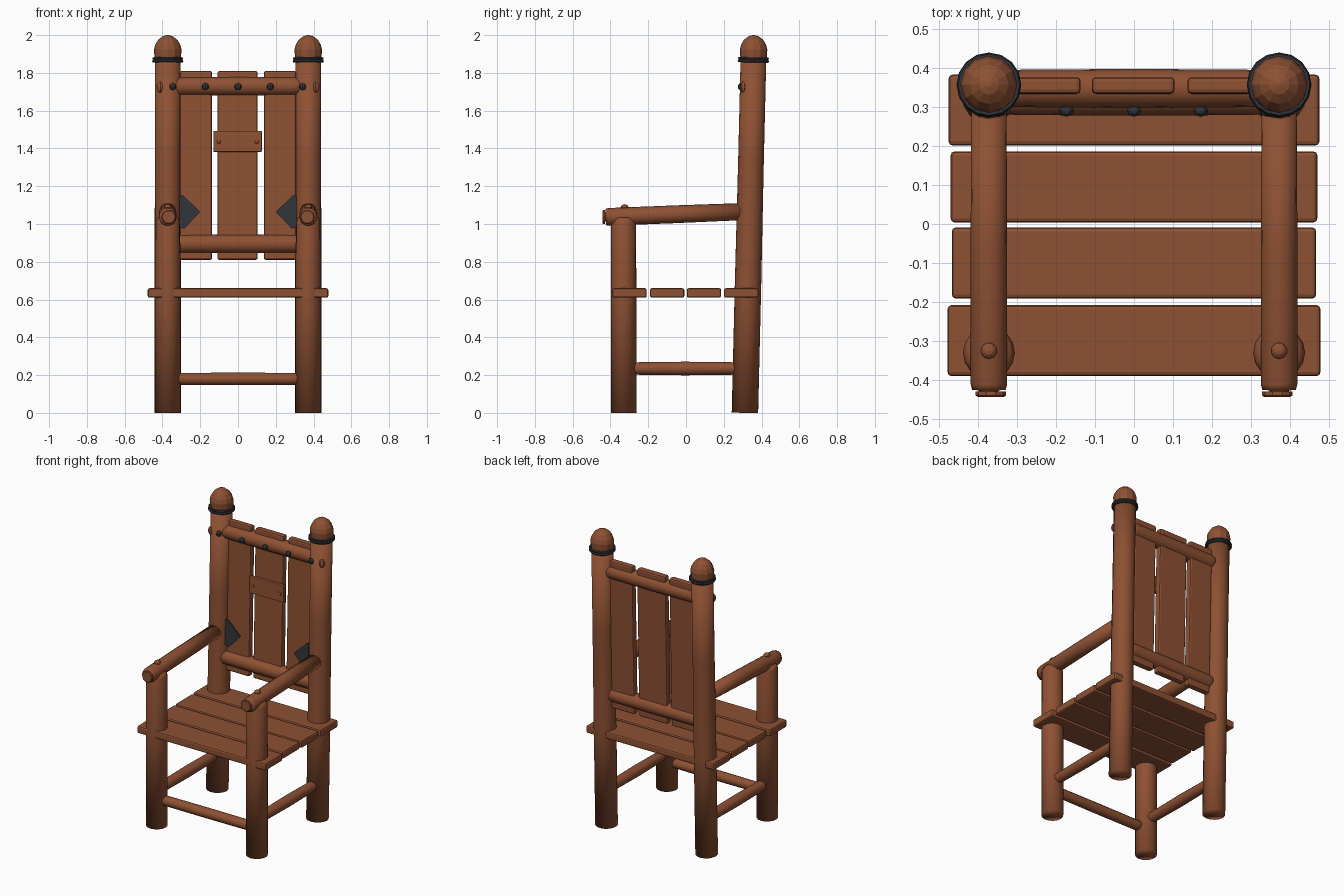
import bpy, bmesh, math
from mathutils import Vector, Matrix

if "Cube" in bpy.data.objects:
    bpy.data.objects.remove(bpy.data.objects["Cube"], do_unlink=True)


def material(name, colour):
    m = bpy.data.materials.new(name)
    m.use_nodes = True
    m.diffuse_color = (*colour, 1)
    m.node_tree.nodes["Principled BSDF"].inputs["Base Color"].default_value = (*colour, 1)
    return m


WOOD = material("reddish brown wood", (0.27, 0.082, 0.033))
IRON = material("dark iron", (0.03, 0.034, 0.042))


def finish(bm, name, mat, smooth=False):
    bmesh.ops.recalc_face_normals(bm, faces=bm.faces)
    for f in bm.faces:
        f.smooth = smooth
    me = bpy.data.meshes.new(name)
    bm.to_mesh(me)
    bm.free()
    me.materials.append(mat)
    ob = bpy.data.objects.new(name, me)
    bpy.context.collection.objects.link(ob)
    return ob


def log(name, a, b, profile, mat=WOOD, sides=16, smooth=True):
    """Round timber from a to b; profile lists (fraction along, radius)."""
    a, b = Vector(a), Vector(b)
    turn = (b - a).to_track_quat('Z', 'Y')
    bm = bmesh.new()
    rings = []
    for t, r in profile:
        ring = []
        for i in range(sides):
            ang = math.tau * i / sides
            p = Vector((r * math.cos(ang), r * math.sin(ang), 0))
            ring.append(bm.verts.new(a.lerp(b, t) + turn @ p))
        rings.append(ring)
    for low, high in zip(rings, rings[1:]):
        for i in range(sides):
            j = (i + 1) % sides
            bm.faces.new((low[i], low[j], high[j], high[i]))
    bm.faces.new(rings[0])
    bm.faces.new(rings[-1])
    return finish(bm, name, mat, smooth)


def board(name, centre, size, bevel=0.01, tilt=(0, 0, 0)):
    bm = bmesh.new()
    bmesh.ops.create_cube(bm, size=1)
    bmesh.ops.scale(bm, vec=size, verts=bm.verts)
    bmesh.ops.bevel(bm, geom=bm.edges[:], offset=bevel, segments=2,
                    profile=0.5, affect='EDGES')
    ob = finish(bm, name, WOOD)
    ob.location, ob.rotation_euler = centre, tilt
    return ob


def ball(name, centre, r, mat, squash=(1, 1, 1), segs=10):
    bm = bmesh.new()
    bmesh.ops.create_uvsphere(bm, u_segments=segs, v_segments=6, radius=r)
    bmesh.ops.scale(bm, vec=squash, verts=bm.verts)
    ob = finish(bm, name, mat)
    ob.location = centre
    return ob


def back_y(z):
    """Depth of the leaning back at height z."""
    return 0.312 + 0.024 * z


LEAN = (-math.atan(0.024), 0, 0)
PX = 0.372

for side, s in (("left", 1), ("right", -1)):
    x = s * PX
    # Back post with iron collar and faceted cap
    log(f"{side}_back_post", (x, back_y(0), 0), (x, back_y(1.9), 1.9),
        [(0, 0.07), (0.35, 0.07), (0.7, 0.068), (1, 0.068)])
    for z, r in ((1.862, 0.008), (1.876, 0.007)):
        bpy.ops.mesh.primitive_torus_add(
            major_radius=0.075, minor_radius=r, major_segments=16,
            minor_segments=6, location=(x, back_y(z), z), rotation=LEAN)
        ring = bpy.context.object
        ring.name = f"{side}_collar"
        ring.data.materials.append(IRON)
    cy = back_y(1.9)
    dome = [(0, 0.07), (0.36, 0.073), (0.58, 0.066), (0.8, 0.05), (0.95, 0.026), (1, 0.006)]
    log(f"{side}_post_cap", (x, cy, 1.88), (x, cy, 2.0), dome, sides=12, smooth=False)
    # Front post
    log(f"{side}_front_post", (x, -0.33, 0), (x, -0.33, 1.035),
        [(0, 0.067), (0.6, 0.067), (0.97, 0.066), (1, 0.055)])
    # Armrest with end disc, peg and knot
    log(f"{side}_armrest", (x, -0.425, 1.037), (x, 0.31, 1.066),
        [(0, 0.043), (0.02, 0.047), (0.5, 0.047), (1, 0.045)])
    log(f"{side}_arm_end_disc", (x - s * 0.005, -0.443, 1.037), (x - s * 0.005, -0.43, 1.037),
        [(0, 0.034), (0.3, 0.039), (1, 0.039)], sides=10, smooth=False)
    log(f"{side}_arm_end_core", (x, -0.432, 1.037), (x, -0.42, 1.037),
        [(0, 0.025), (1, 0.025)], sides=8)
    ball(f"{side}_arm_peg", (x, -0.325, 1.088), 0.021, WOOD, (1, 1, 0.8))
    # Side stretcher
    log(f"{side}_stretcher", (x, -0.32, 0.235), (x, 0.31, 0.235),
        [(0, 0.03), (0.1, 0.033), (0.5, 0.036), (0.9, 0.033), (1, 0.03)], sides=12)
    # Knot on the outer face of the back post
    ball(f"{side}_post_knot", (s * 0.41, 0.303, 1.725), 0.028, WOOD, (0.8, 0.6, 1.1), 6)
    # Iron corner plate on the back slats
    bm = bmesh.new()
    outline = [(0.31, 1.155), (0.29, 1.15), (0.2, 1.065), (0.285, 0.975), (0.31, 0.985)]
    face = bm.faces.new([bm.verts.new((s * px, back_y(z) - 0.031, z)) for px, z in outline])
    grown = bmesh.ops.extrude_face_region(bm, geom=[face])
    bmesh.ops.translate(bm, vec=(0, 0.009, 0),
                        verts=[v for v in grown["geom"] if isinstance(v, bmesh.types.BMVert)])
    finish(bm, f"{side}_corner_plate", IRON)

# Front stretcher
log("front_stretcher", (-0.36, -0.33, 0.18), (0.36, -0.33, 0.18),
    [(0, 0.03), (0.1, 0.032), (0.5, 0.033), (0.9, 0.032), (1, 0.03)], sides=12)

# Seat planks, front to back
for i, (y, half) in enumerate([(-0.299, 0.478), (-0.1, 0.467), (0.095, 0.47), (0.292, 0.475)]):
    board(f"seat_plank_{i + 1}", (0, y, 0.635), (half * 2, 0.182, 0.05))

# Back rails
for name, z in (("lower_back_rail", 0.895), ("upper_back_rail", 1.73)):
    y = back_y(z) - 0.006
    log(name, (-0.36, y, z), (0.36, y, z),
        [(0, 0.046), (0.1, 0.048), (0.5, 0.05), (0.9, 0.048), (1, 0.046)])

# Back slats
for name, x, w in (("right", -0.222, 0.17), ("middle", -0.002, 0.212), ("left", 0.222, 0.17)):
    board(f"{name}_back_slat", (x, back_y(1.31), 1.31), (w, 0.042, 1.0), 0.01, LEAN)

# Repair patch with two pegs
py = back_y(1.435)
board("back_patch", (-0.002, py - 0.03, 1.437), (0.256, 0.024, 0.112), 0.005, LEAN)
for x in (-0.102, 0.098):
    ball("patch_peg", (x, py - 0.043, 1.435), 0.011, WOOD, (1, 0.6, 1), 8)

# Iron studs along the upper rail
for x in (-0.345, -0.173, 0, 0.171, 0.342):
    ball("rail_stud", (x, 0.29, 1.727), 0.019, IRON, (1, 0.8, 1), 8)
